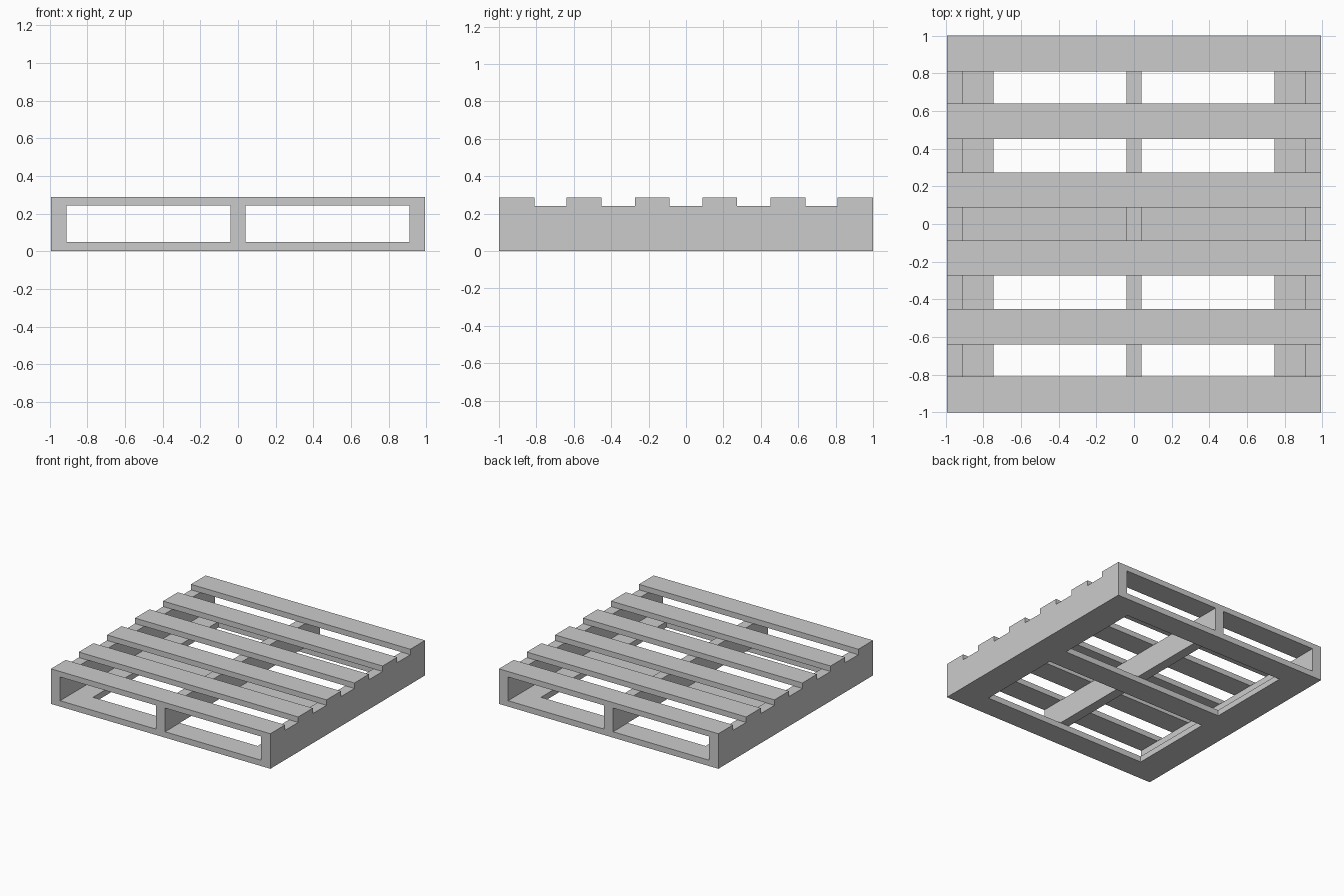
import bpy
import bmesh

if "Cube" in bpy.data.objects:
    bpy.data.objects.remove(bpy.data.objects["Cube"])

X, Y = 0.993, 1.0                       # half width, half depth
Z_BASE, Z_RAIL, Z_TOP = 0.048, 0.242, 0.287


def board(name, x0, x1, y0, y1, z0, z1):
    """Box between two corners."""
    bm = bmesh.new()
    bmesh.ops.create_cube(bm, size=1)
    for v in bm.verts:
        v.co.x = x1 if v.co.x > 0 else x0
        v.co.y = y1 if v.co.y > 0 else y0
        v.co.z = z1 if v.co.z > 0 else z0
    mesh = bpy.data.meshes.new(name)
    bm.to_mesh(mesh)
    bm.free()
    obj = bpy.data.objects.new(name, mesh)
    bpy.context.collection.objects.link(obj)
    return obj


# Six top deck slats, mirrored front to back
for y0, y1 in ((0.087, 0.274), (0.451, 0.64), (0.81, Y)):
    board("top_slat_back", -X, X, y0, y1, Z_RAIL, Z_TOP)
    board("top_slat_front", -X, X, -y1, -y0, Z_RAIL, Z_TOP)

# Three upright stringers running front to back
board("stringer_left", -X, -0.91, -Y, Y, Z_BASE, Z_RAIL)
board("stringer_middle", -0.04, 0.04, -Y, Y, Z_BASE, Z_RAIL)
board("stringer_right", 0.91, X, -Y, Y, Z_BASE, Z_RAIL)

# Bottom perimeter frame with a middle cross board
INNER = 0.745
board("bottom_board_left", -X, -INNER, -Y, Y, 0, Z_BASE)
board("bottom_board_right", INNER, X, -Y, Y, 0, Z_BASE)
board("bottom_board_front", -INNER, INNER, -Y, -0.81, 0, Z_BASE)
board("bottom_board_middle", -INNER, INNER, -0.095, 0.095, 0, Z_BASE)
board("bottom_board_back", -INNER, INNER, 0.81, Y, 0, Z_BASE)
